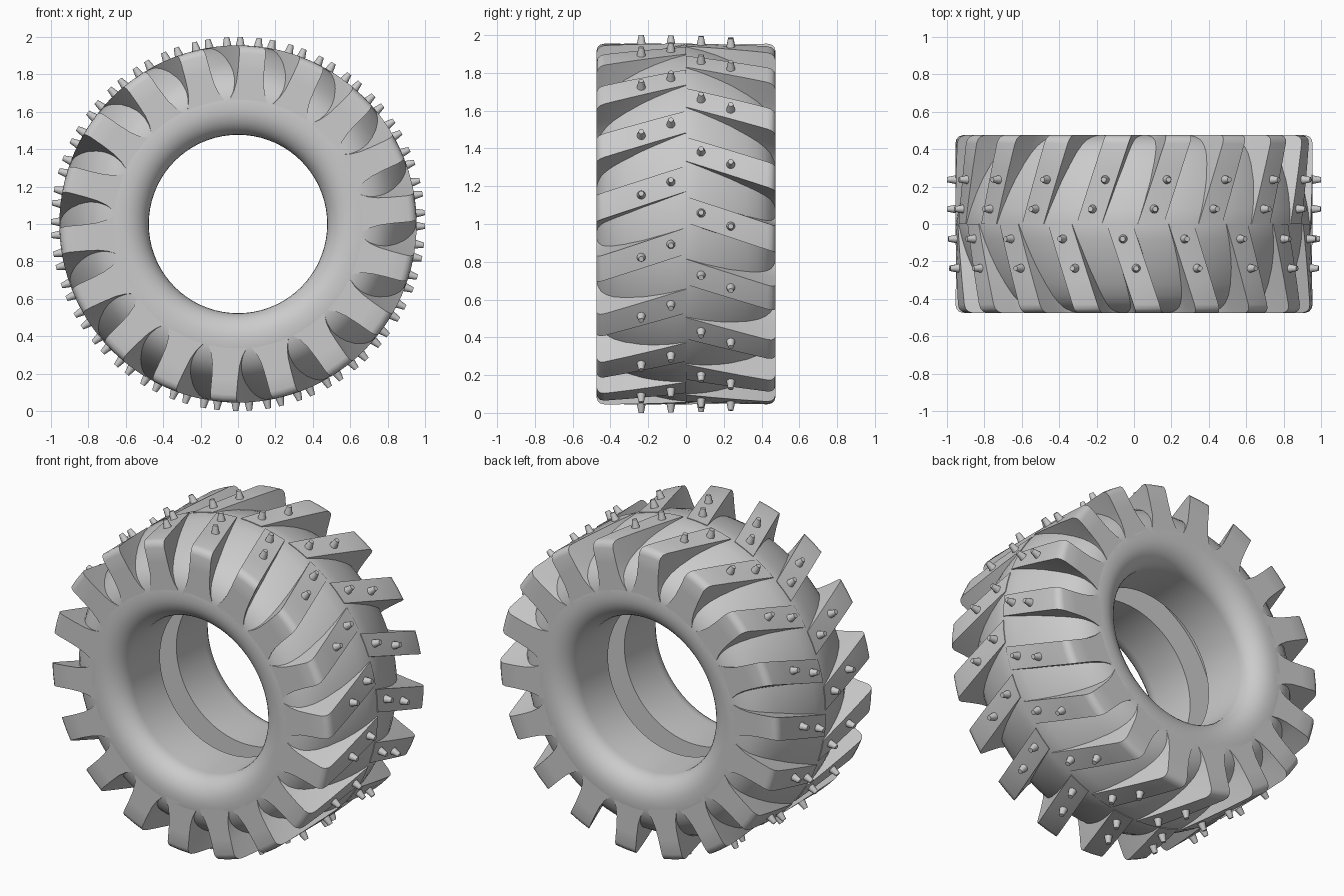
import bpy, bmesh
from math import sin, cos, pi, radians
from mathutils import Matrix, Vector

if "Cube" in bpy.data.objects:
    bpy.data.objects.remove(bpy.data.objects["Cube"])

CZ, PITCH, N = 1.0, 20, 18      # axle height, lug spacing in degrees, lugs per half
SLOPE = 20                      # lug skew in degrees per unit of width


def polar(r, deg, y):
    a = radians(deg)
    return Vector((r * sin(a), y, CZ + r * cos(a)))


def finish(bm, name, angle=35):
    bmesh.ops.recalc_face_normals(bm, faces=bm.faces)
    me = bpy.data.meshes.new(name)
    bm.to_mesh(me)
    bm.free()
    ob = bpy.data.objects.new(name, me)
    bpy.context.collection.objects.link(ob)
    bpy.ops.object.select_all(action='DESELECT')
    ob.select_set(True)
    bpy.context.view_layer.objects.active = ob
    bpy.ops.object.shade_smooth_by_angle(angle=radians(angle))
    return ob


def loft(bm, rings, closed=False):
    vs = [[bm.verts.new(p) for p in ring] for ring in rings]
    pairs = list(zip(vs, vs[1:])) + ([(vs[-1], vs[0])] if closed else [])
    for a, b in pairs:
        for i in range(len(a)):
            j = (i + 1) % len(a)
            bm.faces.new((a[i], a[j], b[j], b[i]))
    if not closed:
        bm.faces.new(vs[0])
        bm.faces.new(vs[-1])


# Carcass: revolved section with inner channel, rounded bead and bulging tread floor
half = [(.08, .64), (.08, .477)]
half += [(.35 + .125 * sin(t * pi / 16), .62 - .143 * cos(t * pi / 16)) for t in range(9)]
half += [(.475, .665), (.468, .70), (.45, .745), (.42, .785), (.38, .82),
         (.32, .855), (.24, .89), (.16, .918), (.08, .938)]
profile = half + [(0, .951)] + [(-y, r) for y, r in reversed(half)]
bm = bmesh.new()
loft(bm, [[polar(r, k * 5, y) for y, r in profile] for k in range(72)], closed=True)
finish(bm, "tire_carcass")


# Lugs: skewed blocks swept outward from the centre line, flared at the sidewall
def lug_section(side, k, y, top):
    mid = (8.6 if side > 0 else -1.4) + PITCH * k + SLOPE * (y - .16)
    walls = [(.65, .108), (.675, .098), (.71, .083), (.76, .073), (.83, .07), (top, .07)]
    left = [polar(r, mid - w / r * 180 / pi, side * y) for r, w in walls]
    right = [polar(r, mid + w / r * 180 / pi, side * y) for r, w in reversed(walls)]
    return left + [polar(top, mid, side * y)] + right


stations = [(0, .955), (.15, .955), (.3, .955), (.43, .955),
            (.453, .95), (.468, .936), (.475, .915)]
for side, name in ((-1, "front_lugs"), (1, "back_lugs")):
    bm = bmesh.new()
    for k in range(N):
        loft(bm, [lug_section(side, k, y, top) for y, top in stations])
    finish(bm, name)

# Studs: two small tapered pins on every lug
for side, name in ((-1, "front_studs"), (1, "back_studs")):
    bm = bmesh.new()
    for k in range(N):
        for y, deg in ((.08, 6.5), (.237, 10.7)):
            a = deg + PITCH * k - (10 if side < 0 else 0)
            m = Matrix.Translation(polar(.97, a, side * y)) @ Matrix.Rotation(radians(a), 4, 'Y')
            bmesh.ops.create_cone(bm, cap_ends=True, segments=12, radius1=.026,
                                  radius2=.014, depth=.06, matrix=m)
    finish(bm, name)
